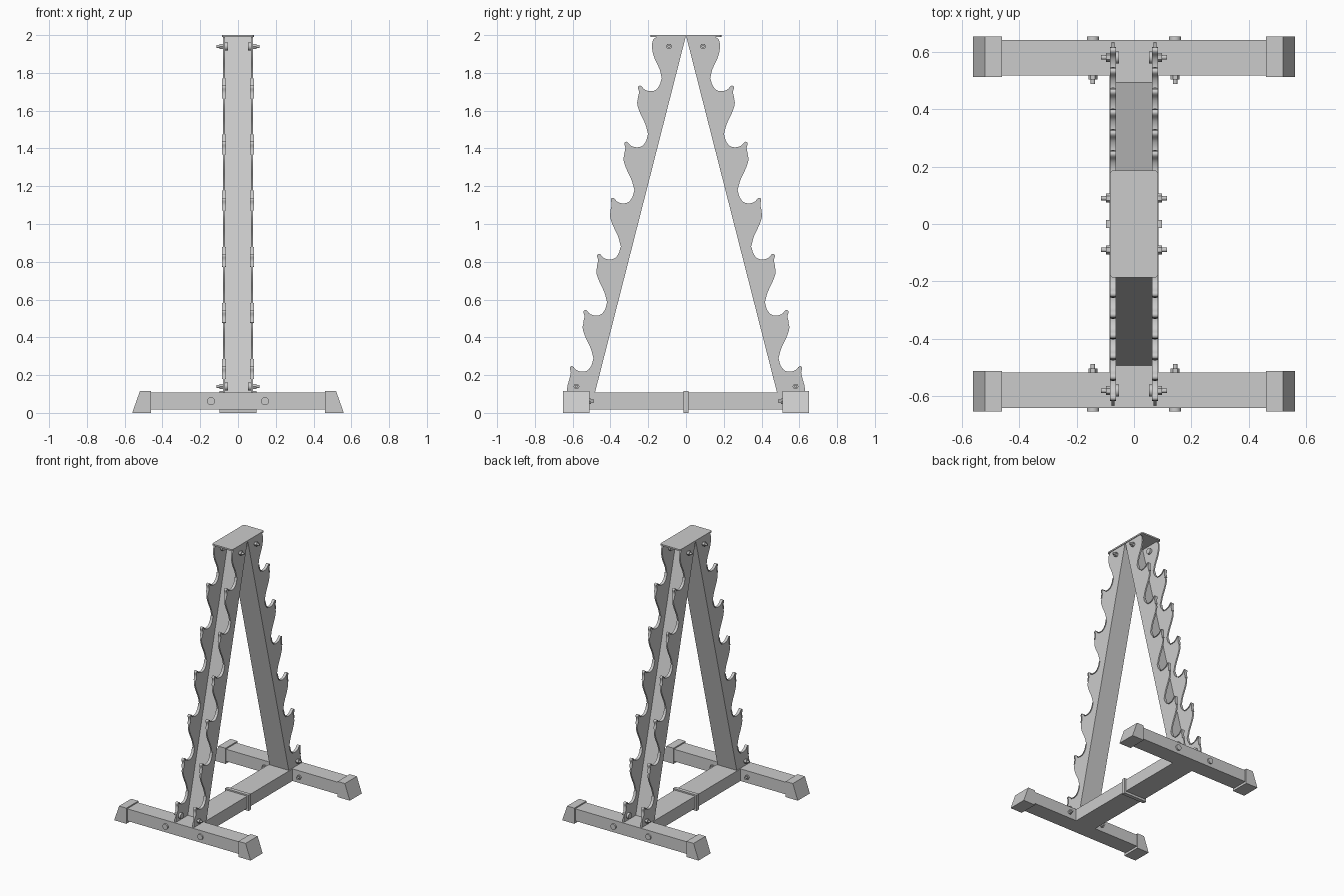
import bpy, bmesh, math
from mathutils import Vector

if "Cube" in bpy.data.objects:
    bpy.data.objects.remove(bpy.data.objects["Cube"])


def prism(name, pts, axis, a, b, smooth=False):
    """Extrude a 2D outline along an axis: x->(y,z), y->(x,z), z->(x,y)."""
    def at(p, t):
        return {'x': (t, p[0], p[1]), 'y': (p[0], t, p[1]), 'z': (p[0], p[1], t)}[axis]
    bm = bmesh.new()
    lo = [bm.verts.new(at(p, a)) for p in pts]
    hi = [bm.verts.new(at(p, b)) for p in pts]
    n = len(pts)
    bm.faces.new(lo)
    bm.faces.new(hi)
    for i in range(n):
        j = (i + 1) % n
        bm.faces.new((lo[i], lo[j], hi[j], hi[i]))
    bmesh.ops.recalc_face_normals(bm, faces=bm.faces)
    me = bpy.data.meshes.new(name)
    bm.to_mesh(me)
    bm.free()
    ob = bpy.data.objects.new(name, me)
    bpy.context.collection.objects.link(ob)
    if smooth:
        bpy.ops.object.select_all(action='DESELECT')
        ob.select_set(True)
        bpy.context.view_layer.objects.active = ob
        bpy.ops.object.shade_smooth_by_angle(angle=math.radians(35))
    return ob


def rect(x0, x1, y0, y1):
    return [(x0, y0), (x1, y0), (x1, y1), (x0, y1)]


def circle(c, r, n):
    return [(c[0] + r * math.cos(2 * math.pi * i / n),
             c[1] + r * math.sin(2 * math.pi * i / n)) for i in range(n)]


def spline(pts, n=4):
    """Catmull-Rom curve through the points."""
    P = [Vector(p) for p in pts]
    P = [2 * P[0] - P[1]] + P + [2 * P[-1] - P[-2]]
    out = []
    for i in range(1, len(P) - 2):
        a, b, c, d = P[i - 1:i + 3]
        for k in range(n):
            t = k / n
            out.append(0.5 * (2 * b + (c - a) * t + (2 * a - 5 * b + 4 * c - d) * t * t
                              + (3 * b - a - 3 * c + d) * t ** 3))
    return out + [P[-2]]


def flip(pts, s):
    return [(s * p[0], p[1]) for p in pts]


def bolt(name, axis, c, direction, head, nut, tip):
    """Head, hex nut and shaft along one axis; each span is distance from centre."""
    d = direction
    prism(name + "_head", circle(c, 0.021, 20), axis, d * head[0], d * head[1], True)
    prism(name + "_nut", circle(c, 0.016, 6), axis, d * nut[0], d * nut[1])
    prism(name + "_shaft", circle(c, 0.008, 16), axis, d * head[0], d * tip, True)


# Scalloped outline of the upright flanges
STEP_Y, STEP_Z = 0.0722, -0.297
tips = [Vector((0.25 + STEP_Y * k, 1.72 + STEP_Z * k)) for k in range(6)]
seat = [(-.122, .05), (-.112, .015), (-.09, -.012), (-.06, -.019), (-.03, -.010), (-.010, .010)]
belly = [(.002, .004), (-.003, -.022), (.004, -.055), (.008, -.085), (-.006, -.13), (-.034, -.19)]
last = [(.002, .004), (-.003, -.022), (.006, -.055), (.016, -.09), (.020, -.128)]

edge = spline([(.155, 1.99), (.174, 1.975), (.180, 1.935), (.168, 1.88), (.140, 1.82), tips[0] + Vector(seat[0])])
for k, t in enumerate(tips):
    edge += spline([t + Vector(p) for p in seat])[1:]
    if k < 5:
        edge += spline([t + Vector(p) for p in belly] + [tips[k + 1] + Vector(seat[0])])
    else:
        edge += spline([t + Vector(p) for p in last])
flange = [Vector((0.002, 1.99))] + edge + [Vector((0.482, 0.107))]


# Thin sleeve lining that follows each seat and wraps over its tip
def liner(t):
    path = spline([t + Vector(p) for p in seat + belly[:3]])
    outer, inner = [], []
    for i, p in enumerate(path):
        d = (path[min(i + 1, len(path) - 1)] - path[max(i - 1, 0)]).normalized()
        nrm = Vector((-d.y, d.x))
        outer.append(p + nrm * 0.002)
        inner.append(p - nrm * 0.003)
    return outer + inner[::-1]


for s, end in ((-1, "front"), (1, "back")):
    # Leaning upright: web along the inner edge, two scalloped flanges
    web = [(0.002, 1.99), (0.012, 1.99), (0.492, 0.107), (0.482, 0.107)]
    prism(end + "_upright_web", flip(web, s), 'x', -0.072, 0.072)
    for m, side in ((-1, "left"), (1, "right")):
        tag = f"{end}_{side}"
        prism(tag + "_upright_flange", flip(flange, s), 'x', m * 0.068, m * 0.079, True)
        for k, t in enumerate(tips):
            prism(f"{tag}_seat_liner_{k + 1}", flip(liner(t), s), 'x', m * 0.063, m * 0.084, True)
        # Upright bolts, top and bottom
        for where, c in (("top", (s * 0.09, 1.94)), ("bottom", (s * 0.58, 0.14))):
            bolt(f"{tag}_{where}_bolt", 'x', c, m, (0.052, 0.068), (0.079, 0.098), 0.114)
        # Foot bolts
        bolt(tag + "_foot_bolt", 'y', (m * 0.143, 0.062), s, (0.652, 0.638), (0.517, 0.503), 0.487)
        # Slanted end caps
        cap = [(0.46, 0), (0.56, 0), (0.519, 0.116), (0.46, 0.116)]
        prism(tag + "_foot_cap", flip(cap, m), 'y', s * 0.511, s * 0.652)
    # Cross foot
    prism(end + "_foot_beam", rect(-0.47, 0.47, 0.017, 0.107), 'y', s * 0.517, s * 0.641)

# Centre base beam with its sleeve
prism("base_beam", rect(-0.085, 0.085, 0.017, 0.107), 'y', -0.517, 0.517)
prism("base_sleeve", rect(-0.097, 0.097, 0.0, 0.117), 'y', -0.014, 0.014)

# Top plate with rounded corners
corners = []
R = 0.014
for i, (sx, sy) in enumerate(((1, 1), (-1, 1), (-1, -1), (1, -1))):
    for k in range(6):
        a = math.pi / 2 * (i + k / 5)
        corners.append((sx * (0.084 - R) + R * math.cos(a), sy * (0.187 - R) + R * math.sin(a)))
prism("top_plate", corners, 'z', 1.989, 2.0, True)
